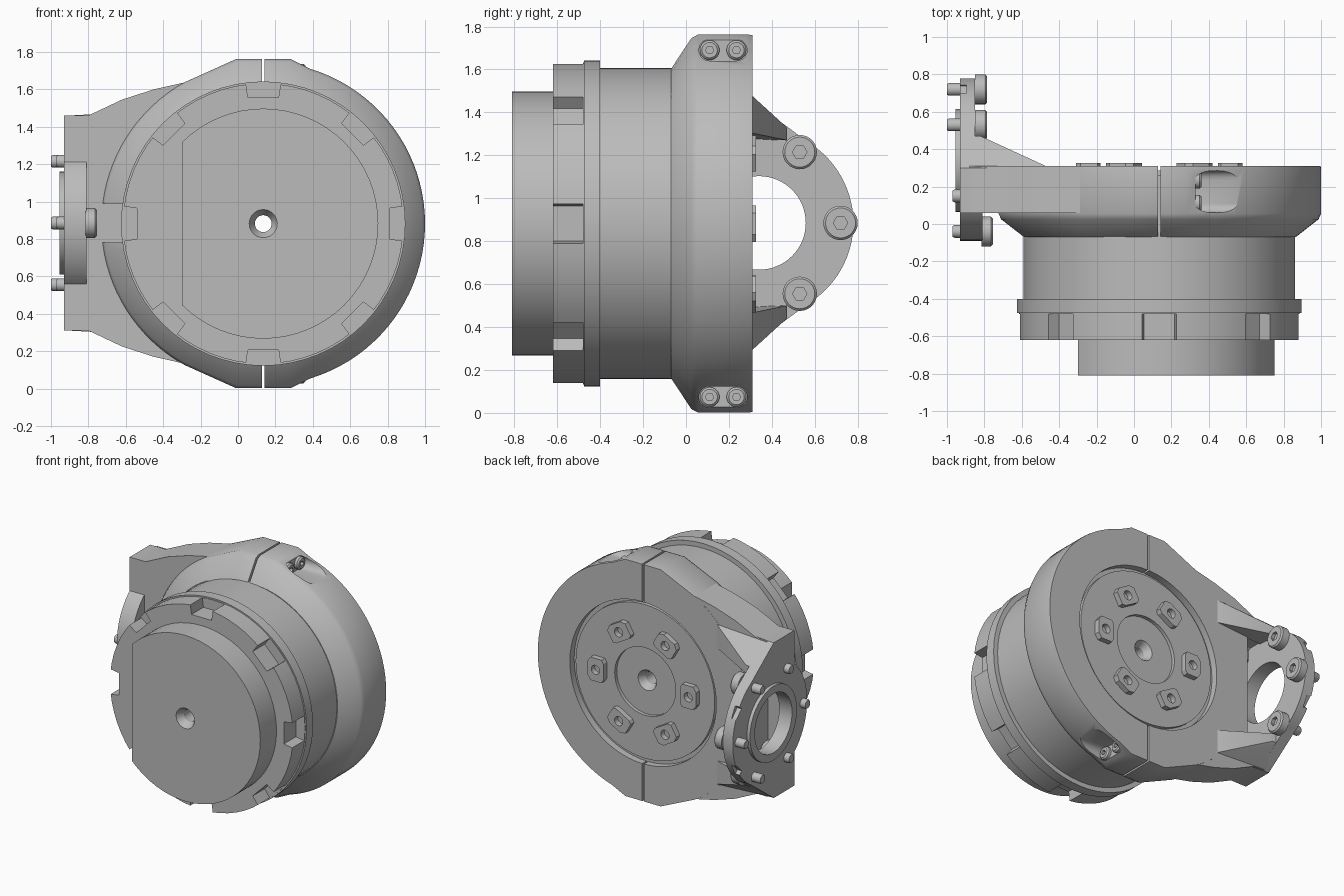
import bpy, bmesh, math
from math import cos, sin, pi, radians
from mathutils import Vector, Matrix

if "Cube" in bpy.data.objects:
    bpy.data.objects.remove(bpy.data.objects["Cube"])

grey = bpy.data.materials.new("plain grey metal")
grey.use_nodes = True
COLOR = (0.5, 0.5, 0.5, 1)
grey.diffuse_color = COLOR
grey.node_tree.nodes["Principled BSDF"].inputs["Base Color"].default_value = COLOR

CX, CZ = 0.135, 0.882      # main axis, along y
FY, FZ = 0.34, 0.885       # flange axis, along x


def finish(name, bm):
    bmesh.ops.recalc_face_normals(bm, faces=bm.faces)
    mesh = bpy.data.meshes.new(name)
    bm.to_mesh(mesh)
    bm.free()
    mesh.materials.append(grey)
    obj = bpy.data.objects.new(name, mesh)
    bpy.context.collection.objects.link(obj)
    return obj


def rings(name, rows, cap):
    """Join closed rows of points; cap the ends or close into a loop."""
    bm = bmesh.new()
    vs = [[bm.verts.new(p) for p in row] for row in rows]
    n = len(vs[0])
    pairs = list(zip(vs, vs[1:])) + ([] if cap else [(vs[-1], vs[0])])
    for a, b in pairs:
        for i in range(n):
            j = (i + 1) % n
            bm.faces.new((a[i], a[j], b[j], b[i]))
    if cap:
        bm.faces.new(vs[0])
        bm.faces.new(vs[-1])
    return finish(name, bm)


def lathe(name, profile, axis="y", centre=(CX, CZ), n=64, cap=False):
    rows = []
    for r, d in profile:
        ring = [(centre[0] + r * cos(2 * pi * i / n), centre[1] + r * sin(2 * pi * i / n)) for i in range(n)]
        rows.append([(u, d, v) if axis == "y" else (d, u, v) for u, v in ring])
    return rings(name, rows, cap)


def prism(name, pts, axis, a, b):
    return rings(name, [[(u, d, v) if axis == "y" else (d, u, v) for u, v in pts] for d in (a, b)], True)


def box(name, x, y, z):
    return prism(name, [(x[0], z[0]), (x[1], z[0]), (x[1], z[1]), (x[0], z[1])], "y", *y)


def hull(name, pts):
    bm = bmesh.new()
    for p in pts:
        bm.verts.new(p)
    bmesh.ops.convex_hull(bm, input=bm.verts)
    return finish(name, bm)


def combine(obj, other, op="DIFFERENCE"):
    mod = obj.modifiers.new("cut", "BOOLEAN")
    mod.operation, mod.object, mod.solver = op, other, "EXACT"
    bpy.context.view_layer.objects.active = obj
    bpy.ops.object.modifier_apply(modifier=mod.name)
    bpy.data.objects.remove(other)


def spin(obj, angle):
    """Turn a part about the main axis."""
    c = Vector((CX, 0, CZ))
    obj.data.transform(Matrix.Translation(c) @ Matrix.Rotation(angle, 4, "Y") @ Matrix.Translation(-c))
    return obj


def arc(cu, cv, r, a0, a1, n):
    return [(cu + r * cos(radians(a0 + (a1 - a0) * i / n)), cv + r * sin(radians(a0 + (a1 - a0) * i / n)))
            for i in range(n + 1)]


def mirror_z(pts):
    return pts + [(u, 2 * FZ - v) for u, v in reversed(pts)]


# Drum: front cap, notched rim, barrel and stepped back
drum = lathe("drum", [(.045, -.76), (.075, -.81), (.615, -.81), (.615, -.62), (.75, -.62), (.75, -.475),
                      (.76, -.475), (.76, -.40), (.725, -.40), (.725, .26), (.57, .26), (.57, .285),
                      (.25, .285), (.25, .26), (.075, .26), (.045, .21)])
combine(drum, box("flat_cutter", (-.7, -.30), (-.9, -.6202), (0, 1.8)))
for k in range(8):
    notch = prism("notch_cutter", [(CX - .082, CZ + .675), (CX + .082, CZ + .675),
                                   (CX + .1, CZ + .8), (CX - .1, CZ + .8)], "y", -.7, -.48)
    combine(drum, spin(notch, k * pi / 4))

# Clamp ring: round outline with a clamping lug at top and bottom
outline = (arc(0, 0, .865, -73, 73, 40) + [(.145, .88), (-.145, .88)]
           + arc(0, 0, .865, 119, 241, 34) + [(-.145, -.88), (.145, -.88)])
rows = []
for y, t in ((-.07, 0), (.025, .9), (.055, 1), (.295, 1), (.31, .983)):
    row = []
    for u, v in outline:
        p = Vector((u, v))
        p = p.normalized() * .73 * (1 - t) + p * t
        row.append((CX + p.x, y, CZ + p.y))
    rows.append(row)
clamp = rings("clamp_ring", rows, True)
combine(clamp, lathe("bore_cutter", [(.6, -.2), (.6, .5)], cap=True))
combine(clamp, box("gap_cutter", (-.745, -.55), (-.2, .058), (.78, .99)))
for s in (1, -1):
    z0, z1 = CZ + s * .58, CZ + s * 1
    combine(clamp, box("slit_cutter", (CX - .007, CX + .007), (-.2, .5), (min(z0, z1), max(z0, z1))))
    zs = CZ + s * .808
    slot = arc(.235, zs, .05, -90, 90, 10) + arc(.11, zs, .05, 90, 270, 10)
    combine(clamp, prism("slot_cutter", slot, "x", .33, .8))

# Side arm with a pocket around the flange
edge = [(-.2, 1.66), (-.28, 1.638), (-.45, 1.60), (-.62, 1.545), (-.8, 1.46), (-.88, 1.46)]
arm = prism("side_arm", mirror_z(edge), "y", .06, .309)
combine(arm, lathe("arm_bore_cutter", [(.7, -.2), (.7, .5)], cap=True))
pocket = mirror_z([(.6, 1.29), (.2, 1.29), (.09, 1.22)])
combine(arm, prism("pocket_cutter", pocket, "x", -1, -.735))

# Sloping gussets behind the arm
for s, side in ((1, "upper"), (-1, "lower")):
    pts = [(-.45, .30, .42), (-.45, .30, .60), (-.82, .47, .385), (-.82, .47, .445), (-.9, .47, .385),
           (-.9, .47, .445), (-.9, .30, .39), (-.9, .30, .575), (-.8, .30, .575)]
    hull(side + "_gusset", [(x, y, FZ + s * z) for x, y, z in pts])

# Flange plate with a round hole and edge notches
plate = mirror_z([(.06, 1.22), (.06, 1.46), (.30, 1.46), (.53, 1.29)] + arc(FY, FZ, .44, 60, 0, 14)[:-1])
flange = prism("flange_plate", plate, "x", -.93, -.85)
front_arc = arc(FY, FZ, .43, 129, 231, 22)
combine(flange, prism("flange_front", front_arc, "x", -.93, -.81), "UNION")
combine(flange, lathe("hole_cutter", [(.218, -1.2), (.218, -.7)], "x", (FY, FZ), cap=True))
for a in (30, -30):
    c = Vector((FY, FZ)) + .46 * Vector((cos(radians(a)), sin(radians(a))))
    combine(flange, lathe("edge_cutter", [(.06, -1), (.06, -.895)], "x", c, 4, True))
lathe("flange_collar", [(.218, -.955), (.275, -.955), (.275, -.86), (.218, -.86)], "x", (FY, FZ))


def screw(name, y, z, tip, seat, top, r, shaft):
    obj = lathe(name, [(shaft * .85, tip), (shaft, tip + .01), (shaft, seat), (r, seat),
                       (r, top - .01), (r - .01, top)], "x", (y, z), 28, True)
    combine(obj, lathe("socket_cutter", [(r * .42, top - .025), (r * .42, top + .05)], "x", (y, z), 6, True))


# Six flange screws
for k in range(6):
    a = k * pi / 3
    y, z = FY + .38 * cos(a), FZ + .33 / sin(pi / 3) * sin(a)
    back = cos(a) > 0
    screw(f"flange_screw_{k + 1}", y, z, -1.0 if back else -.97,
          -.85 if back else -.815, -.785 if back else -.755, .08, .034)

# Clamp screws in the lug slots
for s in (1, -1):
    for y in (.11, .235):
        screw("clamp_screw", y, CZ + s * .808, .2, .32, .36, .046, .02)

# Six drilled pads on the back
for k in range(6):
    pad = [(.315, -.06), (.33, -.085), (.42, -.085), (.445, -.05), (.445, .05), (.42, .085), (.33, .085), (.315, .06)]
    obj = prism(f"back_pad_{k + 1}", [(CX + u, CZ + v) for u, v in pad], "y", .27, .325)
    combine(obj, lathe("pad_hole_cutter", [(.034, .275), (.034, .4)], centre=(CX + .38, CZ), n=20, cap=True))
    spin(obj, k * pi / 3)

# Smooth shading with sharp edges kept
for obj in bpy.context.scene.objects:
    if obj.type == "MESH":
        bpy.ops.object.select_all(action="DESELECT")
        obj.select_set(True)
        bpy.context.view_layer.objects.active = obj
        bpy.ops.object.shade_smooth_by_angle(angle=radians(30))
